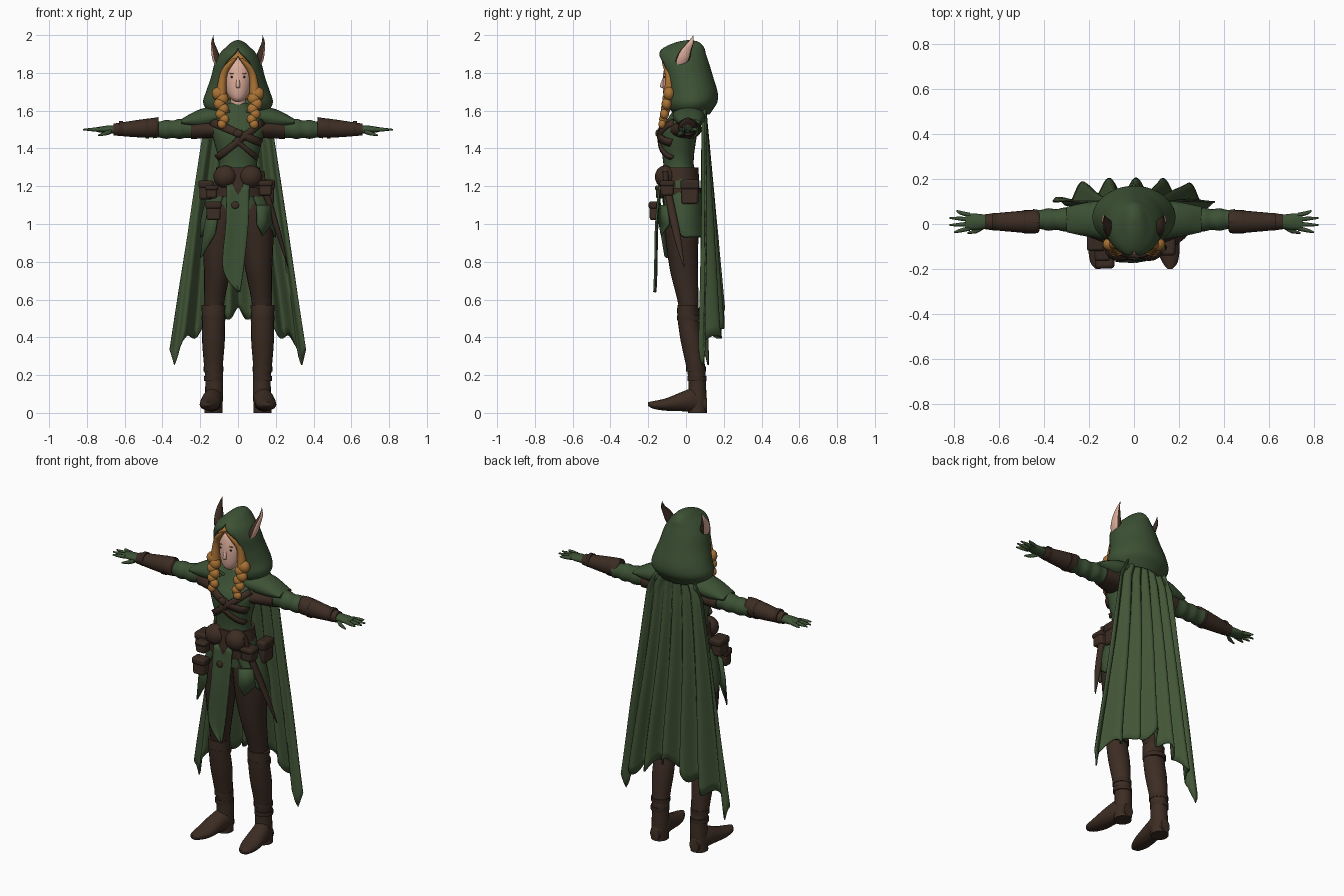
import bpy, bmesh
from math import sin, cos, pi, radians, sqrt
from mathutils import Vector, Matrix

if bpy.data.objects.get("Cube"):
    bpy.data.objects.remove(bpy.data.objects["Cube"])


def material(name, *rgb):
    mat = bpy.data.materials.new(name)
    mat.use_nodes = True
    mat.diffuse_color = (*rgb, 1)
    mat.node_tree.nodes["Principled BSDF"].inputs["Base Color"].default_value = (*rgb, 1)
    return mat


cloth = material("tunic_green", .046, .083, .035)
cloak = material("cloak_green", .053, .09, .037)
leather = material("leather_brown", .046, .026, .017)
dark = material("legging_brown", .038, .022, .015)
skin = material("skin", .72, .42, .33)
hair = material("hair_copper", .4, .17, .035)
lips = material("lips", .5, .22, .17)
eye = material("eye_dark", .05, .03, .02)


def finish(name, bm, mats, mirror=False, thick=0, rule=None, bevel=0):
    bmesh.ops.remove_doubles(bm, verts=bm.verts, dist=.0003)
    bmesh.ops.recalc_face_normals(bm, faces=bm.faces)
    bm.normal_update()
    for face in bm.faces:
        face.smooth = True
        if rule:
            face.material_index = rule(face)
    mesh = bpy.data.meshes.new(name)
    bm.to_mesh(mesh)
    bm.free()
    mesh.set_sharp_from_angle(angle=radians(50))
    for mat in mats if isinstance(mats, list) else [mats]:
        mesh.materials.append(mat)
    obj = bpy.data.objects.new(name, mesh)
    bpy.context.collection.objects.link(obj)
    if thick:
        mod = obj.modifiers.new("thickness", 'SOLIDIFY')
        mod.thickness, mod.offset = thick, 0
    if bevel:
        mod = obj.modifiers.new("rounding", 'BEVEL')
        mod.width, mod.segments = bevel, 2
    if mirror:
        obj.modifiers.new("mirror", 'MIRROR')


def spline(sections, steps):
    """Smooth interpolation through tuples of any length."""
    vecs = [Vector(s) for s in sections]
    out = []
    for i in range(len(vecs) - 1):
        before, start, end, after = (vecs[min(max(i + k, 0), len(vecs) - 1)] for k in (-1, 0, 1, 2))
        leave, arrive = (end - before) / 2, (after - start) / 2
        for j in range(steps):
            t = j / steps
            ease = t * t * (3 - 2 * t)
            out.append(start.lerp(end, ease) + leave * t * (1 - t) ** 2 - arrive * t * t * (1 - t))
    return out + [vecs[-1]]


def skin_rows(bm, rows, closed):
    rows = [[bm.verts.new(p) for p in row] for row in rows]
    n = len(rows[0])
    for low, high in zip(rows, rows[1:]):
        for i in range(n if closed else n - 1):
            j = (i + 1) % n
            bm.faces.new((low[i], low[j], high[j], high[i]))
    return rows


def loft(name, mat, sections, axis='z', n=20, steps=3, **options):
    """Sections are (x, y, z, radius, radius) with rings square to the axis."""
    bm, rings = bmesh.new(), []
    for x, y, z, ra, rb in spline(sections, steps):
        ring = []
        for i in range(n):
            c = max(ra, .001) * cos(2 * pi * i / n)
            s = max(rb, .001) * sin(2 * pi * i / n)
            offset = {'x': (0, c, s), 'y': (c, 0, s), 'z': (c, s, 0)}[axis]
            ring.append(Vector((x, y, z)) + Vector(offset))
        rings.append(ring)
    rows = skin_rows(bm, rings, True)
    bm.faces.new(rows[0])
    bm.faces.new(rows[-1])
    finish(name, bm, mat, **options)


def shell(name, mat, thick, levels, n=32):
    """Levels are (z, centre y, radius x, radius y, half angle of front gap)."""
    bm, rows = bmesh.new(), []
    for z, cy, rx, ry, gap in spline(levels, 4):
        gap = radians(max(gap, 0))
        angles = [gap + (2 * pi - 2 * gap) * i / n for i in range(n + 1)]
        rows.append([(rx * sin(a), cy - ry * cos(a), z) for a in angles])
    skin_rows(bm, rows, False)
    finish(name, bm, mat, thick=thick)


def sheet(name, mat, rows, thick=.01, **options):
    bm = bmesh.new()
    skin_rows(bm, rows, False)
    finish(name, bm, mat, thick=thick, **options)


def ball(name, mat, place, radii, **options):
    bm = bmesh.new()
    shape = Matrix.Translation(place) @ Matrix.Diagonal((*radii, 1))
    bmesh.ops.create_uvsphere(bm, u_segments=16, v_segments=10, radius=1, matrix=shape)
    finish(name, bm, mat, **options)


def box(name, mat, place, size):
    bm = bmesh.new()
    shape = Matrix.Translation(place) @ Matrix.Diagonal((*size, 1))
    bmesh.ops.create_cube(bm, size=1, matrix=shape)
    finish(name, bm, mat, bevel=.012)


# Torso with high collar
torso = [(0, -.03, 1.08, .14, .09), (0, -.03, 1.22, .13, .1), (0, -.04, 1.32, .1, .08), (0, -.04, 1.48, .14, .1),
         (0, -.01, 1.55, .15, .09), (0, 0, 1.6, .1, .07), (0, 0, 1.64, .05, .05)]
loft("tunic", cloth, torso, n=28)


# Straps that hug the chest
def chest_y(x, z):
    ring = min(spline(torso, 12), key=lambda s: abs(s[2] - z))
    return ring[1] - ring[4] * sqrt(max(.06, 1 - (x / ring[3]) ** 2)) - .006


def strap(name, start, end, width):
    a, b = Vector(start), Vector(end)
    side = Vector((a.y - b.y, b.x - a.x)).normalized() * width / 2
    rows = []
    for i in range(13):
        p = a.lerp(b, i / 12)
        rows.append([(q.x, chest_y(q.x, q.y), q.y) for q in (p - side, p, p + side)])
    sheet(name, leather, rows, .014)


strap("chest_strap_left", (-.14, 1.54), (.12, 1.43), .04)
strap("chest_strap_right", (.13, 1.54), (-.11, 1.35), .035)
strap("chest_strap_lower", (-.02, 1.45), (.1, 1.35), .025)
ball("strap_knot", leather, (0, -.15, 1.48), (.025, .012, .02))

# Head and face
loft("head", skin, [(0, -.08, 1.645, .01, .01), (0, -.07, 1.66, .035, .04), (0, -.055, 1.69, .058, .065),
                    (0, -.04, 1.74, .074, .084), (0, -.03, 1.8, .08, .09), (0, -.02, 1.86, .07, .08),
                    (0, -.01, 1.92, .01, .01)], n=28)
loft("neck", skin, [(0, -.01, 1.6, .04, .04), (0, -.02, 1.7, .04, .04)], steps=1)
loft("nose", skin, [(0, -.12, 1.72, .006, .005), (0, -.125, 1.73, .011, .013), (0, -.115, 1.78, .006, .005)])
ball("eyes", eye, (.03, -.114, 1.778), (.011, .004, .005), mirror=True)
ball("brows", hair, (.03, -.112, 1.797), (.016, .005, .003), mirror=True)
ball("mouth", lips, (0, -.113, 1.7), (.016, .006, .005))

# Hair under the hood, with a loose braid on each side
shell("hair_cap", hair, .012, [(1.66, -.01, .09, .095, 48), (1.74, -.02, .09, .1, 48), (1.8, -.025, .09, .1, 40),
                               (1.85, -.02, .08, .1, 24), (1.89, -.015, .06, .09, 0), (1.92, 0, .03, .05, 0)])
loft("hair_lock", hair, [(.01, -.12, 1.88, .01, .01), (.05, -.11, 1.84, .02, .014), (.08, -.09, 1.78, .02, .02),
                         (.09, -.09, 1.66, .03, .03)], mirror=True)
for i in range(7):
    sway, size = .008 * (-1) ** i, .036 - .002 * i
    place = (.095 + sway - .003 * i, -.09 - .006 * i, 1.69 - .027 * i)
    ball(f"braid_{i}", hair, place, (size, size * .85, size), mirror=True)

# Hood and pointed ears
shell("hood", cloth, .014, [(1.585, .03, .13, .09, 14), (1.615, .025, .165, .115, 24), (1.65, .03, .178, .13, 32),
                            (1.7, .03, .162, .13, 38), (1.78, .01, .135, .126, 38), (1.85, -.01, .117, .125, 34),
                            (1.9, -.02, .09, .118, 12), (1.93, -.01, .06, .1, 0), (1.957, .01, .03, .055, 0),
                            (1.968, .02, 0, 0, 0)])
loft("ears", [leather, skin], [(.095, -.035, 1.82, .016, .024), (.112, -.018, 1.87, .023, .036),
                               (.125, 0, 1.92, .017, .03), (.134, .024, 1.96, .009, .016), (.13, .04, 2, 0, 0)],
     mirror=True, rule=lambda face: int(face.normal.x > .7))

# Shoulder capes, wrinkled sleeves, bracers
loft("shoulder_cape", cloth, [(.06, .01, 1.58, .08, .04), (.12, .015, 1.57, .085, .05), (.18, .02, 1.56, .08, .054),
                              (.24, .02, 1.55, .07, .04), (.3, .02, 1.54, .056, .015)], 'x', mirror=True)
loft("shoulder_strap", leather, [(.13, 0, 1.5, .085, .045), (.25, .02, 1.5, .058, .05)], 'x', mirror=True)
sleeve = []
for i in range(11):
    radius = .06 - .0016 * i + .003 * (-1) ** i * (i > 4)
    sleeve.append((.1 + .035 * i, .02, 1.5 + .02 * (1 - i / 10) ** 2, radius, radius))
loft("sleeve", cloth, sleeve, 'x', mirror=True)
loft("bracer", leather, [(.42, .01, 1.51, .04, .05), (.44, .01, 1.51, .052, .052), (.53, .01, 1.505, .046, .046),
                         (.66, .01, 1.5, .034, .031)], 'x', mirror=True)
loft("bracer_point", leather, [(.42, .01, 1.56, .006, .006), (.58, .01, 1.53, .02, .01)], 'x', mirror=True)
for x, r in ((.47, .052), (.61, .04)):
    loft("bracer_band", dark, [(x, .01, 1.505, r, r), (x + .02, .01, 1.505, r, r)], 'x', steps=1, mirror=True)

# Gloved hands
loft("palm", cloth, [(.65, .01, 1.5, .03, .022), (.7, .01, 1.5, .036, .02), (.75, .01, 1.5, .036, .012)],
     'x', mirror=True)
for i, reach in enumerate((.8, .82, .82, .79)):
    root, tip = .02 * i - .02, .032 * i - .037
    loft(f"finger_{i}", cloth, [(.73, root, 1.5, .01, .011), (.77, (root + tip) / 2, 1.5, .009, .01),
                                (reach, tip, 1.5, .004, .004)], 'x', n=10, mirror=True)
loft("thumb", cloth, [(.67, -.01, 1.49, .014, .012), (.7, -.03, 1.48, .011, .012), (.74, -.04, 1.47, .004, .004)],
     'x', n=10, mirror=True)

# Legs and boots
loft("legging", dark, [(.06, -.02, 1.14, .07, .08), (.09, -.02, 1.03, .09, .095), (.1, -.02, .9, .087, .085),
                       (.11, -.01, .75, .07, .074), (.125, .01, .6, .055, .056), (.13, .02, .5, .05, .05)],
     mirror=True)
loft("boot_shaft", leather, [(.13, .01, .57, .064, .056), (.13, .01, .5, .06, .055), (.13, .03, .38, .06, .058),
                             (.13, .05, .25, .05, .05), (.126, .06, .16, .047, .046), (.13, .06, 0, .048, .05)],
     mirror=True)
loft("boot_foot", leather, [(.13, .11, .04, .03, .038), (.13, .05, .065, .05, .064), (.14, 0, .064, .053, .056),
                            (.15, -.1, .045, .053, .034), (.16, -.17, .042, .034, .021), (.16, -.2, .047, .01, .01)],
     'y', mirror=True)
for z, y, r in ((.49, .016, .063), (.22, .053, .052), (.17, .058, .051)):
    loft("boot_strap", dark, [(.13, y, z, r, r), (.13, y, z + .025, r, r)], steps=1, mirror=True)

# Belt, round front pouches, side pouches
loft("waist_belt", leather, [(0, -.035, 1.19, .132, .108), (0, -.035, 1.3, .115, .1)], n=28)
loft("lower_belt", dark, [(0, -.03, 1.145, .16, .112), (0, -.03, 1.19, .15, .112)], n=28)
ball("round_pouch", leather, (.067, -.11, 1.25), (.064, .055, .06), mirror=True)
for name, place, size in (("side_pouch", (-.17, -.07, 1.18), (.07, .09, .1)),
                          ("front_pouch", (-.13, -.165, 1.07), (.075, .055, .1)),
                          ("small_pouch", (-.14, -.13, 1.17), (.06, .06, .07)),
                          ("hip_pouch", (.165, .02, 1.17), (.05, .09, .13)),
                          ("left_pouch", (.145, -.1, 1.19), (.07, .07, .08))):
    box(name, leather, place, size)
    x, y, z = place
    box(name + "_flap", dark, (x, y, z + size[2] * .3), (size[0] + .01, size[1] + .01, size[2] * .4))

# Sheathed blade on the left hip
loft("sheath", leather, [(.14, -.1, 1.19, .02, .02), (.215, -.05, .95, .014, .02), (.265, -.01, .77, .002, .003)])
loft("blade_grip", dark, [(.125, -.11, 1.28, .015, .015), (.14, -.1, 1.18, .012, .012)])

# Front tabard with leather patch, hip skirt and hanging tails
tabard = []
for z, left, right, y in spline([(1.21, -.06, .06, -.135), (1, -.065, .055, -.155), (.76, -.08, .03, -.16),
                                 (.64, 0, .01, -.165)], 4):
    tabard.append([(left + (right - left) * i / 8, y - .004 * cos(i * pi / 4), z) for i in range(9)])
sheet("tabard", cloth, tabard)
ball("tabard_patch", leather, (-.015, -.152, 1.1), (.02, .008, .02))
shell("hip_skirt", cloth, .01, [(1.19, -.03, .14, .1, 28), (1.1, -.02, .175, .112, 34), (1, -.015, .196, .118, 52),
                                (.93, 0, .195, .11, 84)])
sheet("hip_tail", cloth, [[(-.16, -.11, 1.08), (-.1, -.14, 1.08)], [(-.18, -.11, .97), (-.12, -.13, .95)],
                          [(-.2, -.1, .82), (-.19, -.11, .83)]])
sheet("left_tail", cloth, [[(.1, -.14, 1.1), (.17, -.1, 1.1)], [(.1, -.14, 1), (.18, -.09, 1)],
                           [(.13, -.13, .94), (.14, -.125, .95)]])

# Long pleated cloak: ragged hem with a hanging point near each edge
rows = []
for j in range(25):
    drop, row = j / 24, []
    for i in range(97):
        across = i / 48 - 1
        edge = abs(across)
        point = max(0, 1 - abs(edge - .94) / .08)
        hem = .54 - .2 * edge + .02 * cos(25 * edge) - .1 * point
        width = .165 + .195 * drop - .04 * max(0, 1 - 12 * drop)
        fold = cos(6 * pi * across + .5 * sin(5 * drop)) * (.008 + .03 * drop)
        y = .095 + .07 * drop - .1 * drop * edge ** 4 + fold
        row.append((across * width, y, 1.62 + (hem - 1.62) * drop))
    rows.append(row)
sheet("cloak", cloak, rows, .008)
